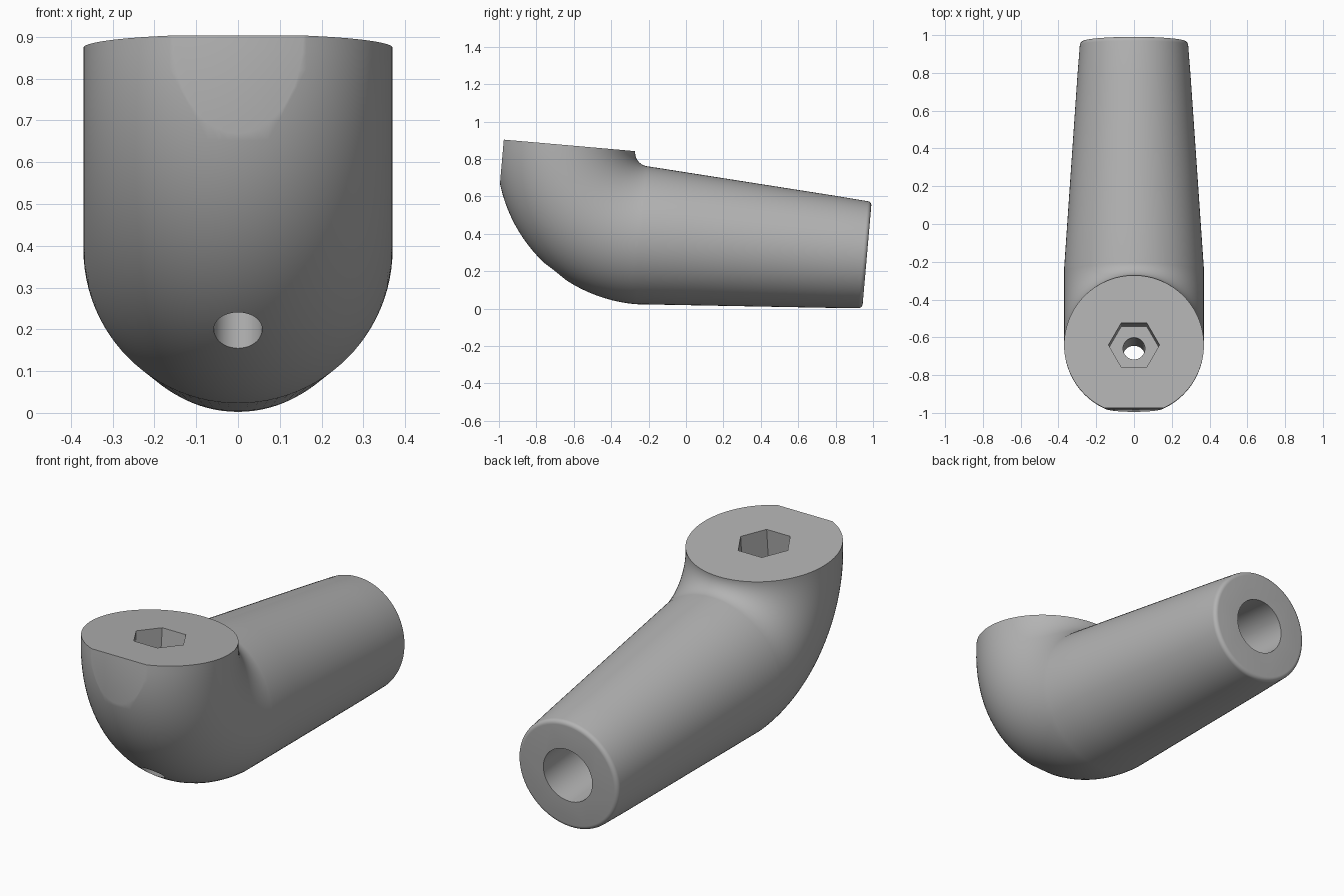
import bpy, bmesh, math
from mathutils import Matrix, Vector

cube = bpy.data.objects.get("Cube")
if cube:
    bpy.data.objects.remove(cube, do_unlink=True)

BEND, TUBE, TIP, LENGTH, SIDES = 0.445, 0.37, 0.287, 1.208, 96

grey = bpy.data.materials.new("plain grey")
grey.use_nodes = True
grey.diffuse_color = (0.45, 0.45, 0.45, 1)
grey.node_tree.nodes["Principled BSDF"].inputs["Base Color"].default_value = (0.45, 0.45, 0.45, 1)


def add_object(name, bm):
    mesh = bpy.data.meshes.new(name)
    bmesh.ops.recalc_face_normals(bm, faces=bm.faces)
    bm.to_mesh(mesh)
    bm.free()
    mesh.materials.append(grey)
    obj = bpy.data.objects.new(name, mesh)
    bpy.context.collection.objects.link(obj)
    return obj


def cutter_prism(name, sides, radius, centre, length, rotation):
    bm = bmesh.new()
    bmesh.ops.create_cone(bm, cap_ends=True, segments=sides, radius1=radius, radius2=radius,
                          depth=length, matrix=Matrix.Translation(centre) @ rotation)
    return add_object(name, bm)


# Sections along the elbow: distance along the tube, bend angle, radius
fillet = 0.022
sections = []
for i in range(7):
    a = i / 6 * math.pi / 2
    sections.append((LENGTH - fillet * (1 - math.cos(a)), 0,
                     TIP - fillet * (1 - math.sin(a))))
sections += [(LENGTH * (1 - k / 6), 0, TIP + (TUBE - TIP) * k / 6) for k in range(1, 7)]
sections += [(0, math.radians(a), TUBE) for a in range(3, 91, 3)]

# Tapered tube flowing into a quarter bend
bm = bmesh.new()
rings = []
for along, bend, radius in sections:
    out = Vector((0, -math.sin(bend), -math.cos(bend)))
    centre = out * BEND + Vector((0, along, 0))
    ring = []
    for k in range(SIDES):
        a = 2 * math.pi * k / SIDES
        ring.append(bm.verts.new(centre + out * radius * math.sin(a)
                                 + Vector((radius * math.cos(a), 0, 0))))
    rings.append(ring)
for r1, r2 in zip(rings, rings[1:]):
    for k in range(SIDES):
        n = (k + 1) % SIDES
        bm.faces.new((r1[k], r1[n], r2[n], r2[k]))
bm.faces.new(rings[0])
bm.faces.new(rings[-1])
body = add_object("elbow_body", bm)

# Cutters: hex pocket, screw hole, tube bore and front flat
seat = Vector((0, -BEND, 0))
bm = bmesh.new()
bmesh.ops.create_cube(bm, size=1, matrix=Matrix.Translation((0, -BEND - 0.335 - 0.5, 0)))
cutters = [
    cutter_prism("hex_pocket_cutter", 6, 0.135, seat, 0.44, Matrix.Rotation(math.radians(30), 4, "Z")),
    cutter_prism("screw_hole_cutter", 48, 0.058, seat, 2.4, Matrix.Identity(4)),
    cutter_prism("bore_cutter", 48, 0.14, Vector((0, LENGTH, -BEND)), 1.6,
                 Matrix.Rotation(math.radians(90), 4, "X")),
    add_object("front_flat_cutter", bm),
]
bpy.context.view_layer.objects.active = body
for cutter in cutters:
    cutter.hide_render = True
    mod = body.modifiers.new(cutter.name, "BOOLEAN")
    mod.operation, mod.solver, mod.object = "DIFFERENCE", "EXACT", cutter
    bpy.ops.object.modifier_apply(modifier=mod.name)
    bpy.data.objects.remove(cutter, do_unlink=True)

# Lean the whole elbow and set it on the ground
body.data.transform(Matrix.Translation((0, -0.197, 0.835)) @ Matrix.Rotation(math.radians(-5), 4, "X"))
bpy.ops.object.select_all(action="DESELECT")
body.select_set(True)
bpy.ops.object.shade_smooth_by_angle(angle=math.radians(30))
